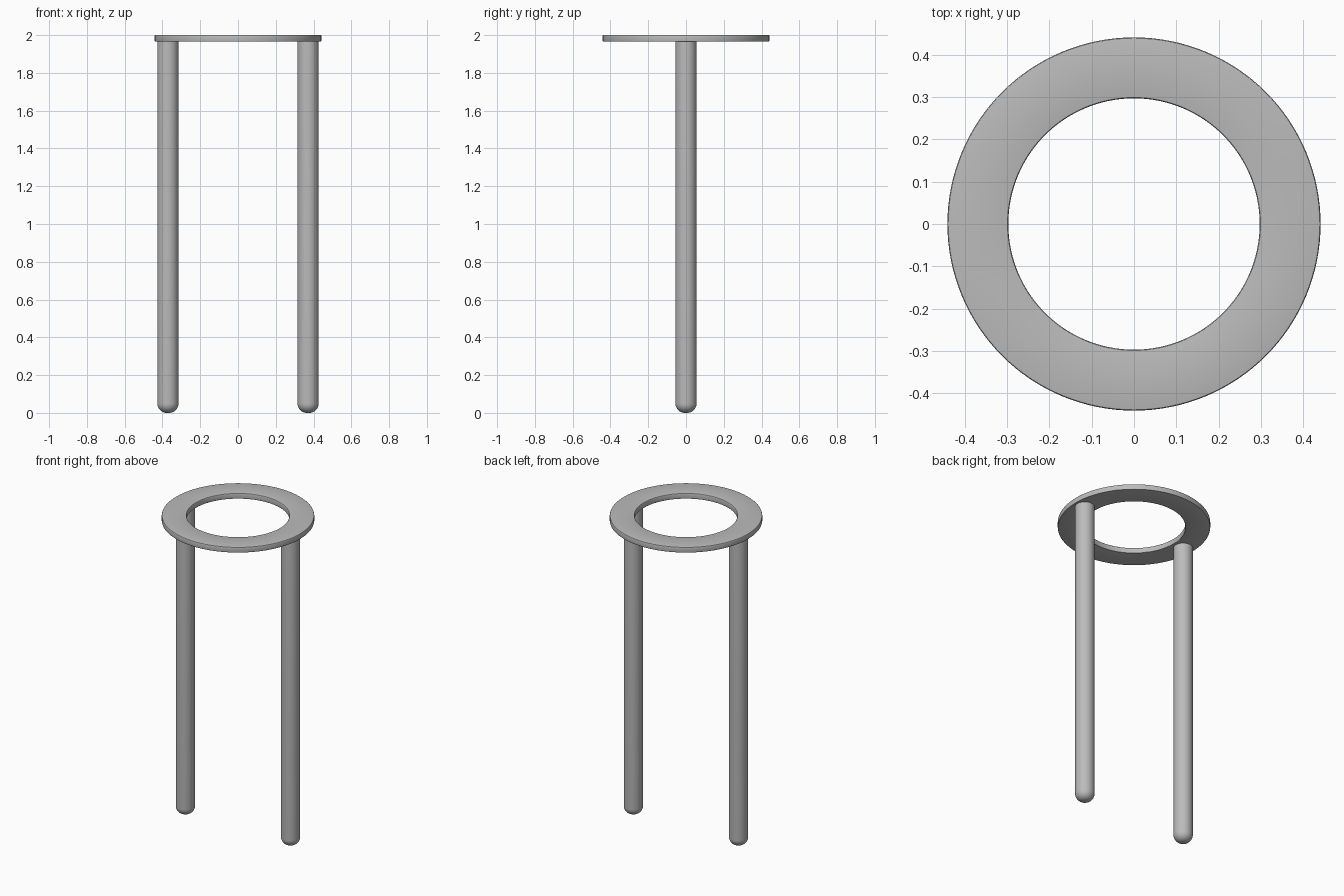
import bpy
import math

cube = bpy.data.objects.get("Cube")
if cube:
    bpy.data.objects.remove(cube, do_unlink=True)

# Single metal colour
metal = bpy.data.materials.new("grey metal")
metal.use_nodes = True
GREY = (0.5, 0.5, 0.5, 1.0)
metal.diffuse_color = GREY
metal.node_tree.nodes["Principled BSDF"].inputs["Base Color"].default_value = GREY

TOP, UNDERSIDE = 2.0, 1.966
OUTER, INNER, EDGE = 0.441, 0.297, 0.004
PIN_X, PIN_R, TIP_R = 0.371, 0.056, 0.05


def lathe(name, profile, steps, x=0.0, closed=False):
    """Revolve an (r, z) profile about a vertical axis at x."""
    verts, faces, rings = [], [], []
    for r, z in profile:
        if r == 0:
            rings.append([len(verts)] * steps)
            verts.append((0, 0, z))
        else:
            rings.append([len(verts) + i for i in range(steps)])
            for i in range(steps):
                a = math.tau * i / steps
                verts.append((r * math.cos(a), r * math.sin(a), z))
    pairs = list(zip(rings, rings[1:]))
    if closed:
        pairs.append((rings[-1], rings[0]))
    for low, high in pairs:
        for i in range(steps):
            j = (i + 1) % steps
            face = dict.fromkeys((low[i], low[j], high[j], high[i]))
            faces.append(list(face))
    mesh = bpy.data.meshes.new(name)
    mesh.from_pydata(verts, [], faces)
    mesh.materials.append(metal)
    obj = bpy.data.objects.new(name, mesh)
    obj.location.x = x
    bpy.context.collection.objects.link(obj)
    bpy.ops.object.select_all(action="DESELECT")
    obj.select_set(True)
    bpy.context.view_layer.objects.active = obj
    bpy.ops.object.shade_smooth_by_angle(angle=math.radians(30))
    return obj


# Flat ring with softened edges, outlined anticlockwise
corners = [(INNER + EDGE, UNDERSIDE + EDGE, 180), (OUTER - EDGE, UNDERSIDE + EDGE, 270),
           (OUTER - EDGE, TOP - EDGE, 0), (INNER + EDGE, TOP - EDGE, 90)]
outline = []
for r, z, start in corners:
    for k in range(4):
        a = math.radians(start + 30 * k)
        outline.append((r + EDGE * math.cos(a), z + EDGE * math.sin(a)))
lathe("top_ring", outline, 128, closed=True)

# Two long pins with rounded lower tips, seated in the ring
pin = [(0, 0)]
for k in range(11):
    a = math.radians(9 * k)
    pin.append((PIN_R - TIP_R + TIP_R * math.sin(a), TIP_R - TIP_R * math.cos(a)))
pin += [(PIN_R, UNDERSIDE + 0.01), (0, UNDERSIDE + 0.01)]
for side, x in (("left", PIN_X), ("right", -PIN_X)):
    lathe(side + "_pin", pin, 48, x)
